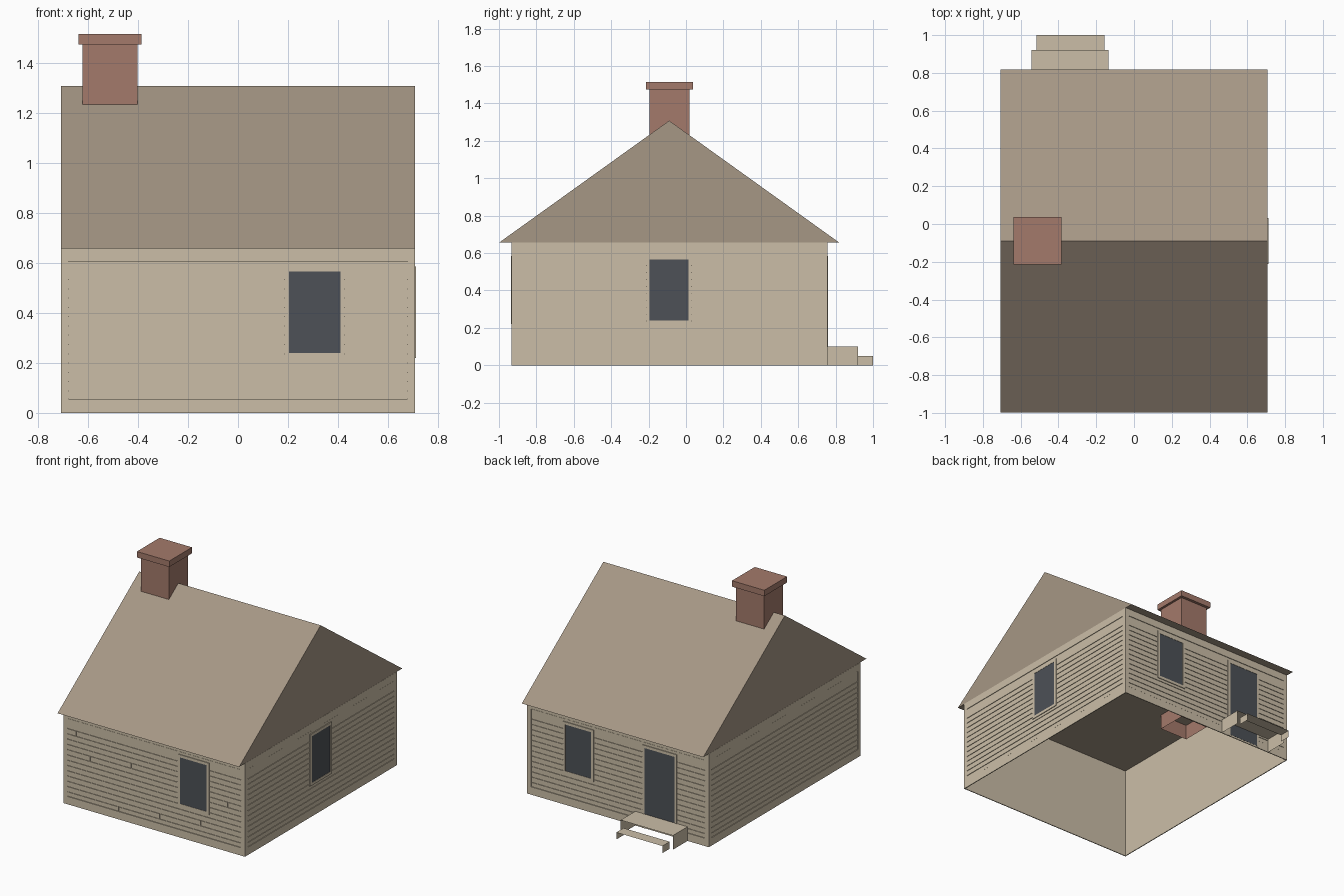
import bpy, bmesh
from mathutils import Matrix, Vector

old = bpy.data.objects.get("Cube")
if old:
    bpy.data.objects.remove(old)


def material(name, rgb):
    lin = [((c / 255 + 0.055) / 1.055) ** 2.4 for c in rgb] + [1]
    m = bpy.data.materials.new(name)
    m.use_nodes = True
    m.diffuse_color = lin
    bsdf = m.node_tree.nodes["Principled BSDF"]
    bsdf.inputs["Base Color"].default_value = lin
    bsdf.inputs["Roughness"].default_value = 0.9
    return m


CREAM = material("cream wood", (203, 190, 167))
ROOF = material("brown shingle", (166, 151, 133))
BRICK = material("red brick", (164, 122, 107))
GLASS = material("dark glass", (77, 81, 87))


def finish(name, bm, mat):
    me = bpy.data.meshes.new(name)
    bm.to_mesh(me)
    bm.free()
    me.materials.append(mat)
    ob = bpy.data.objects.new(name, me)
    bpy.context.collection.objects.link(ob)
    return ob


def add_box(bm, lo, hi, open_dirs=()):
    """Box between two corners; faces pointing along open_dirs are left out."""
    lo, hi = Vector(lo), Vector(hi)
    mat = Matrix.Translation((lo + hi) / 2) @ Matrix.Diagonal((*(hi - lo), 1))
    verts = bmesh.ops.create_cube(bm, size=1, matrix=mat)["verts"]
    faces = {f for v in verts for f in v.link_faces}
    for f in faces:
        f.normal_update()
    gone = [f for f in faces if any(f.normal.dot(Vector(d)) > 0.9 for d in open_dirs)]
    bmesh.ops.delete(bm, geom=gone, context="FACES")


def box(name, mat, lo, hi, open_dirs=()):
    bm = bmesh.new()
    add_box(bm, lo, hi, open_dirs)
    return finish(name, bm, mat)


UP, DOWN, FRONT, BACK = (0, 0, 1), (0, 0, -1), (0, -1, 0), (0, 1, 0)
X, Y0, Y1, EAVE, RIDGE = 0.708, -0.933, 0.757, 0.657, 1.308
INSET = 0.006

# Wall name: (axis the wall faces along, outward sign, outer plane, span)
WALLS = {
    "front": (1, -1, Y0, (-X, X)),
    "back": (1, 1, Y1, (-X, X)),
    "left": (0, 1, X, (Y0, Y1)),
    "right": (0, -1, -X, (Y0, Y1)),
}


def plate(bm, wall, u0, u1, z0, z1, d0, d1):
    """Plate on a wall, from depth d0 to d1 outward of its plane."""
    axis, sign, plane, _ = WALLS[wall]
    a, b = sorted((plane + sign * d0, plane + sign * d1))
    if axis == 1:
        add_box(bm, (u0, a, z0), (u1, b, z1))
    else:
        add_box(bm, (a, u0, z0), (b, u1, z1))


def border(bm, wall, outer, inner, d0, d1, sill=True):
    """Rectangular surround between outer and inner (u0, u1, z0, z1)."""
    a, b, c, d = outer
    e, f, g, h = inner
    plate(bm, wall, a, e, c, d, d0, d1)
    plate(bm, wall, f, b, c, d, d0, d1)
    plate(bm, wall, e, f, h, d, d0, d1)
    if sill:
        plate(bm, wall, e, f, c, g, d0, d1)


# Hollow wall shell, open below
box("wall_shell", CREAM, (-X + INSET, Y0 + INSET, 0), (X - INSET, Y1 - INSET, EAVE), (UP, DOWN))

# Trim and clapboards on every wall
GAP = 0.004
rows = [0.055] + [0.088 + 0.0371 * k for k in range(13)] + [0.605]
for wall, (_, _, _, (u0, u1)) in WALLS.items():
    p0, p1 = u0 + 0.031, u1 - 0.031
    bm = bmesh.new()
    border(bm, wall, (u0, u1, 0, EAVE), (p0, p1, rows[0], rows[-1]), -INSET, 0)
    finish(wall + "_wall_trim", bm, CREAM)
    bm = bmesh.new()
    for k, (z0, z1) in enumerate(zip(rows, rows[1:])):
        cuts = [p0, p1]
        joint = (-0.28 + 0.32 * k + 0.7) % 1.39 - 0.7
        if wall == "front" and k < 13 and joint < p1 - 0.02:
            cuts.insert(1, joint)
        for a, b in zip(cuts, cuts[1:]):
            a += GAP if a != p0 else 0
            plate(bm, wall, a, b, z0 + GAP / 2, z1 - GAP / 2, -INSET, -0.002)
    finish(wall + "_clapboards", bm, CREAM)


# Windows and door
def opening(name, wall, u0, u1, z0, z1, rim=0.019, sill=True):
    inner = (u0 + rim, u1 - rim, z0 + (rim if sill else 0.012), z1 - rim)
    bm = bmesh.new()
    border(bm, wall, (u0, u1, z0, z1), inner, -INSET, 0.003, sill)
    finish(name + "_frame", bm, CREAM)
    bm = bmesh.new()
    plate(bm, wall, *inner, -INSET, 0.001)
    finish(name + "_pane", bm, GLASS)


opening("front_window", "front", 0.185, 0.428, 0.22, 0.585)
opening("back_window", "back", 0.19, 0.428, 0.22, 0.585)
opening("left_window", "left", -0.213, 0.032, 0.22, 0.585)
opening("back_door", "back", -0.46, -0.188, 0, 0.585, sill=False)

# Gabled roof: triangular prism with a flat underside
bm = bmesh.new()
profile = [(-0.998, EAVE), (0.818, EAVE), (-0.09, RIDGE)]
face = bm.faces.new([bm.verts.new((-X + 0.001, y, z)) for y, z in profile])
ext = bmesh.ops.extrude_face_region(bm, geom=[face])["geom"]
bmesh.ops.translate(bm, vec=(2 * X - 0.002, 0, 0),
                    verts=[g for g in ext if isinstance(g, bmesh.types.BMVert)])
bmesh.ops.recalc_face_normals(bm, faces=bm.faces)
finish("roof", bm, ROOF)

# Chimney: hollow stack hanging below the ceiling, with a cap
box("chimney_stack", BRICK, (-0.621, -0.195, 0.55), (-0.402, 0.018, 1.476), (UP, DOWN))
box("chimney_cap", BRICK, (-0.637, -0.215, 1.474), (-0.385, 0.038, 1.516))

# Back steps: tread and side panels, no risers
box("upper_step", CREAM, (-0.542, Y1, 0), (-0.135, 0.92, 0.1), (FRONT, BACK, DOWN))
box("lower_step", CREAM, (-0.516, 0.92, 0), (-0.157, 1.0, 0.05), (FRONT, BACK, DOWN))
